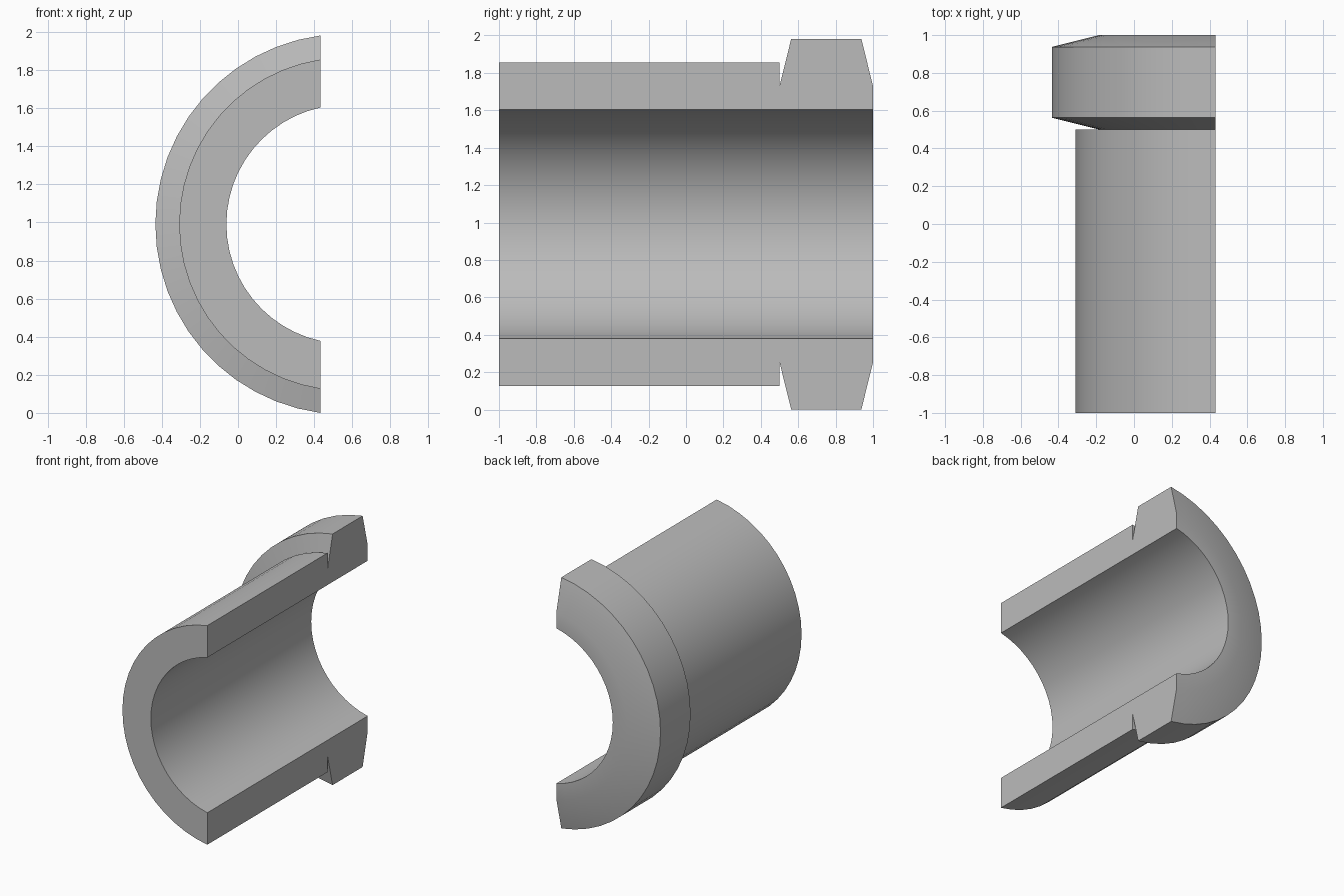
import bpy, bmesh, math
from mathutils import Vector, Matrix

cube = bpy.data.objects.get("Cube")
if cube:
    bpy.data.objects.remove(cube, do_unlink=True)

# Plain grey material
grey = bpy.data.materials.new("plain grey")
grey.use_nodes = True
colour = (0.5, 0.5, 0.5, 1)
grey.diffuse_color = colour
grey.node_tree.nodes["Principled BSDF"].inputs["Base Color"].default_value = colour

# Axis of the bushing runs along y; the cut plane sits just short of the axis
AXIS = Vector((0.566, 0, 0.991))
HALF_ANGLE = math.acos(0.134)
SEGMENTS = 24

# Wall section as (radius, y): bore, tube, undercut groove, bevelled collar
section = [(0.627, -1), (0.875, -1), (0.875, 0.5), (0.75, 0.5),
           (1, 0.5625), (1, 0.9375), (0.75, 1), (0.627, 1)]


def flatten_cut(bm):
    """Slide the end sections along x so they lie on one cut plane."""
    cut_x = AXIS.x - 0.134
    for v in bm.verts:
        offset = v.co - AXIS
        if abs(math.atan2(offset.z, -offset.x)) > HALF_ANGLE - 0.001:
            radius = math.hypot(offset.x, offset.z)
            v.co.x = cut_x
            v.co.z = AXIS.z + math.copysign(math.sqrt(radius ** 2 - 0.134 ** 2), offset.z)


# Sweep the section about the axis, each radius stopping at the cut plane
bm = bmesh.new()
rings = []
for i in range(SEGMENTS + 1):
    t = 2 * i / SEGMENTS - 1
    ring = []
    for radius, y in section:
        angle = t * math.acos(0.134 / radius)
        ring.append(bm.verts.new(AXIS + Vector((-radius * math.cos(angle), y,
                                                radius * math.sin(angle)))))
    rings.append(ring)
count = len(section)
for a, b in zip(rings, rings[1:]):
    for j in range(count):
        k = (j + 1) % count
        bm.faces.new((a[j], a[k], b[k], b[j]))

# Flat cut faces
bm.faces.new(rings[0])
bm.faces.new(rings[-1])
bmesh.ops.recalc_face_normals(bm, faces=bm.faces)

mesh = bpy.data.meshes.new("half_flanged_bushing")
bm.to_mesh(mesh)
bm.free()
mesh.materials.append(grey)
bushing = bpy.data.objects.new("half_flanged_bushing", mesh)
bpy.context.collection.objects.link(bushing)

# Smooth curved walls, crisp corners
bpy.ops.object.select_all(action="DESELECT")
bushing.select_set(True)
bpy.context.view_layer.objects.active = bushing
bpy.ops.object.shade_smooth_by_angle(angle=math.radians(30))
